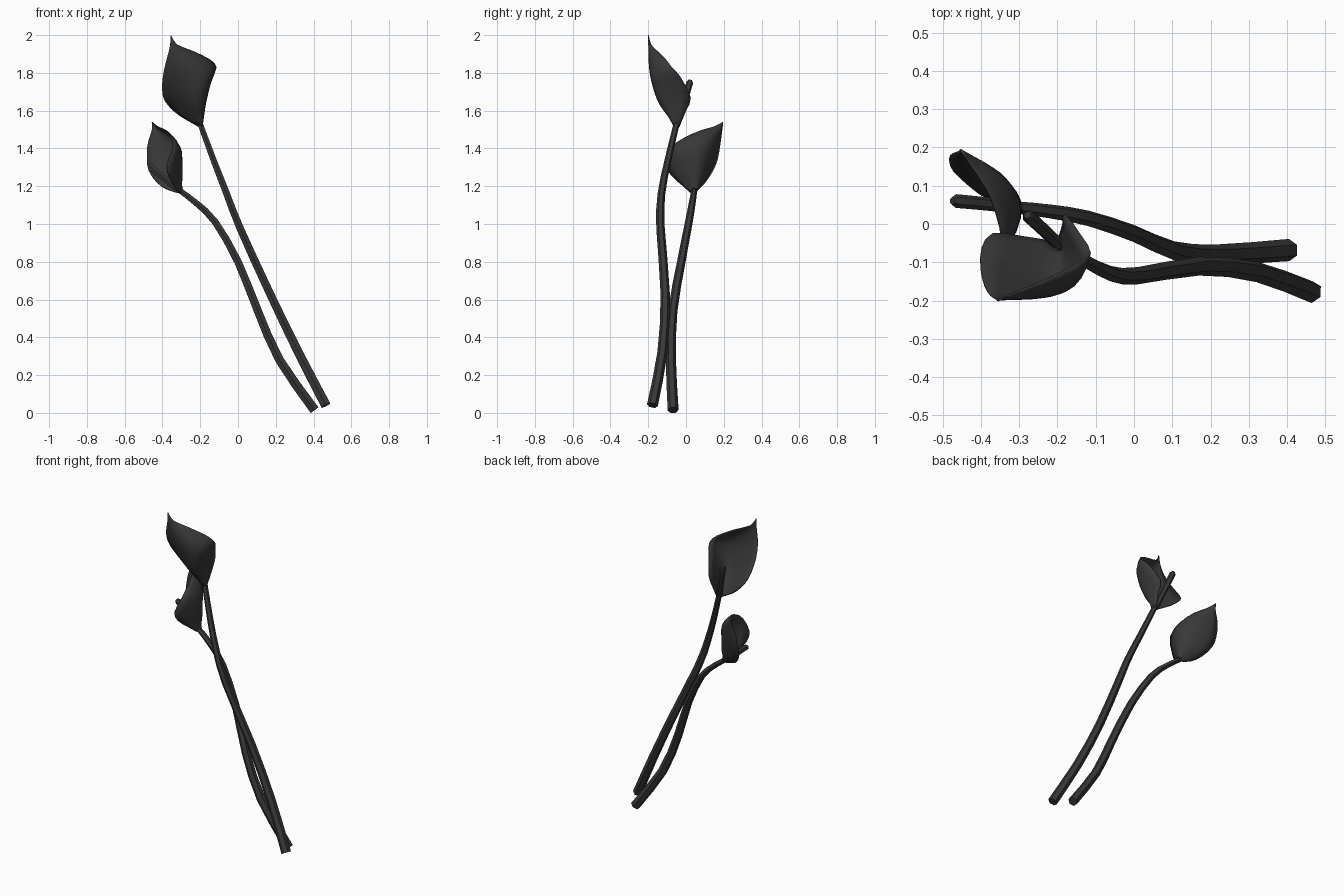
import bpy, bmesh
from mathutils import Vector

if "Cube" in bpy.data.objects:
    bpy.data.objects.remove(bpy.data.objects["Cube"])

mat = bpy.data.materials.new("dark_petal")
mat.diffuse_color = (0.04, 0.04, 0.04, 1)
mat.use_nodes = True
mat.node_tree.nodes["Principled BSDF"].inputs["Base Color"].default_value = mat.diffuse_color


def spline(pts, n):
    """Catmull-Rom samples through pts, n steps per span."""
    p = [Vector(q) for q in pts]
    p = [2 * p[0] - p[1]] + p + [2 * p[-1] - p[-2]]
    out = []
    for i in range(1, len(p) - 2):
        a, b, c, d = p[i - 1:i + 3]
        for k in range(n):
            t = k / n
            out.append(0.5 * (2 * b + (c - a) * t + (2 * a - 5 * b + 4 * c - d) * t * t
                              + (3 * b - a - 3 * c + d) * t ** 3))
    return out + [p[-2]]


def smooth(ob, angle):
    bpy.ops.object.select_all(action='DESELECT')
    ob.select_set(True)
    bpy.context.view_layer.objects.active = ob
    bpy.ops.object.shade_smooth_by_angle(angle=angle)


def tube(name, pts, r0, r1, n=2, sides=6, round_tip=False):
    """Tapered capped tube along a smooth path."""
    path = spline(pts, n)
    radii = [r0 + (r1 - r0) * i / (len(path) - 1) for i in range(len(path))]
    if round_tip:
        d = (path[-1] - path[-2]).normalized()
        path.append(path[-1] + d * r1 * 0.7)
        radii.append(r1 * 0.55)
    bm = bmesh.new()
    rings = []
    for i, p in enumerate(path):
        tan = path[min(i + 1, len(path) - 1)] - path[max(i - 1, 0)]
        rot = Vector((0, 0, 1)).rotation_difference(tan)
        circ = bmesh.ops.create_circle(bm, segments=sides, radius=radii[i])["verts"]
        for v in circ:
            v.co = p + rot @ v.co
        rings.append(circ)
    bm.edges.ensure_lookup_table()
    for a, b in zip(rings, rings[1:]):
        for k in range(sides):
            m = (k + 1) % sides
            bm.faces.new((a[k], a[m], b[m], b[k]))
    bm.faces.new(rings[0][::-1])
    bm.faces.new(rings[-1])
    return finish(name, bm, 0.6)


def finish(name, bm, angle):
    bmesh.ops.recalc_face_normals(bm, faces=bm.faces[:])
    me = bpy.data.meshes.new(name)
    bm.to_mesh(me)
    bm.free()
    me.materials.append(mat)
    ob = bpy.data.objects.new(name, me)
    bpy.context.collection.objects.link(ob)
    smooth(ob, angle)
    return ob


def spathe(name, edge_a, back, edge_b, across=10):
    """Cupped leaf: each row is an arc from one rim, round the back, to the other."""
    rails = [spline(r, 2) for r in (edge_a, back, edge_b)]
    bm = bmesh.new()
    grid = []
    for a, m, b in zip(*rails):
        row = []
        for k in range(across + 1):
            t = k / across
            row.append(bm.verts.new(a * (1 - t) * (1 - 2 * t) + m * 4 * t * (1 - t)
                                    + b * t * (2 * t - 1)))
        grid.append(row)
    for r, s in zip(grid, grid[1:]):
        for k in range(across):
            bm.faces.new((r[k], r[k + 1], s[k + 1], s[k]))
    bmesh.ops.remove_doubles(bm, verts=bm.verts[:], dist=0.0005)
    ob = finish(name, bm, 0.7)
    sol = ob.modifiers.new("thickness", 'SOLIDIFY')
    sol.thickness = 0.005
    sol.offset = 0
    return ob


# Tall flower: stem, spadix, spathe
tube("tall_stem", [(.465, -.178, .04), (.32, -.125, .32), (.17, -.11, .63), (.01, -.135, .98),
                   (-.06, -.13, 1.16), (-.13, -.095, 1.34), (-.2, -.05, 1.53)], .029, .016)
tube("tall_spadix", [(-.2, -.05, 1.52), (-.24, -.012, 1.64), (-.275, .02, 1.75)],
     .017, .018, round_tip=True)
tip = (-.355, -.2, 2.0)
spathe("tall_spathe",
       [(-.195, -.033, 1.52), (-.185, 0, 1.60), (-.18, .025, 1.67), (-.14, -.03, 1.78),
        (-.115, -.075, 1.83), (-.15, -.105, 1.87), (-.24, -.15, 1.915), (-.325, -.185, 1.95), tip],
       [(-.19, -.065, 1.52), (-.2, -.095, 1.575), (-.2, -.135, 1.63), (-.2, -.165, 1.70),
        (-.205, -.182, 1.77), (-.23, -.19, 1.83), (-.285, -.193, 1.885), (-.34, -.196, 1.94), tip],
       [(-.215, -.045, 1.52), (-.31, -.03, 1.575), (-.37, -.025, 1.63), (-.397, -.06, 1.68),
        (-.4, -.115, 1.75), (-.39, -.16, 1.82), (-.375, -.185, 1.88), (-.36, -.195, 1.94), tip])

# Short flower: stem, spadix, spathe
tube("short_stem", [(.405, -.068, .015), (.22, -.08, .28), (.105, -.07, .54), (0, -.025, .80),
                    (-.12, .015, 1.01), (-.22, .033, 1.11), (-.305, .043, 1.175)], .029, .016)
tube("short_spadix", [(-.3, .043, 1.175), (-.39, .053, 1.24), (-.465, .06, 1.305)],
     .017, .018, round_tip=True)
tip = (-.455, .195, 1.54)
spathe("short_spathe",
       [(-.31, .025, 1.165), (-.34, -.02, 1.205), (-.37, -.08, 1.26), (-.375, -.105, 1.32),
        (-.345, -.085, 1.40), (-.35, -.01, 1.455), (-.38, .08, 1.495), (-.425, .15, 1.515), tip],
       [(-.295, .05, 1.17), (-.3, .057, 1.21), (-.298, .06, 1.25), (-.3, .065, 1.31),
        (-.31, .085, 1.37), (-.335, .115, 1.42), (-.375, .145, 1.465), (-.425, .175, 1.50), tip],
       [(-.32, .05, 1.165), (-.38, .065, 1.185), (-.43, .10, 1.22), (-.472, .14, 1.28),
        (-.482, .165, 1.34), (-.48, .178, 1.41), (-.468, .185, 1.46), (-.455, .19, 1.50), tip])
